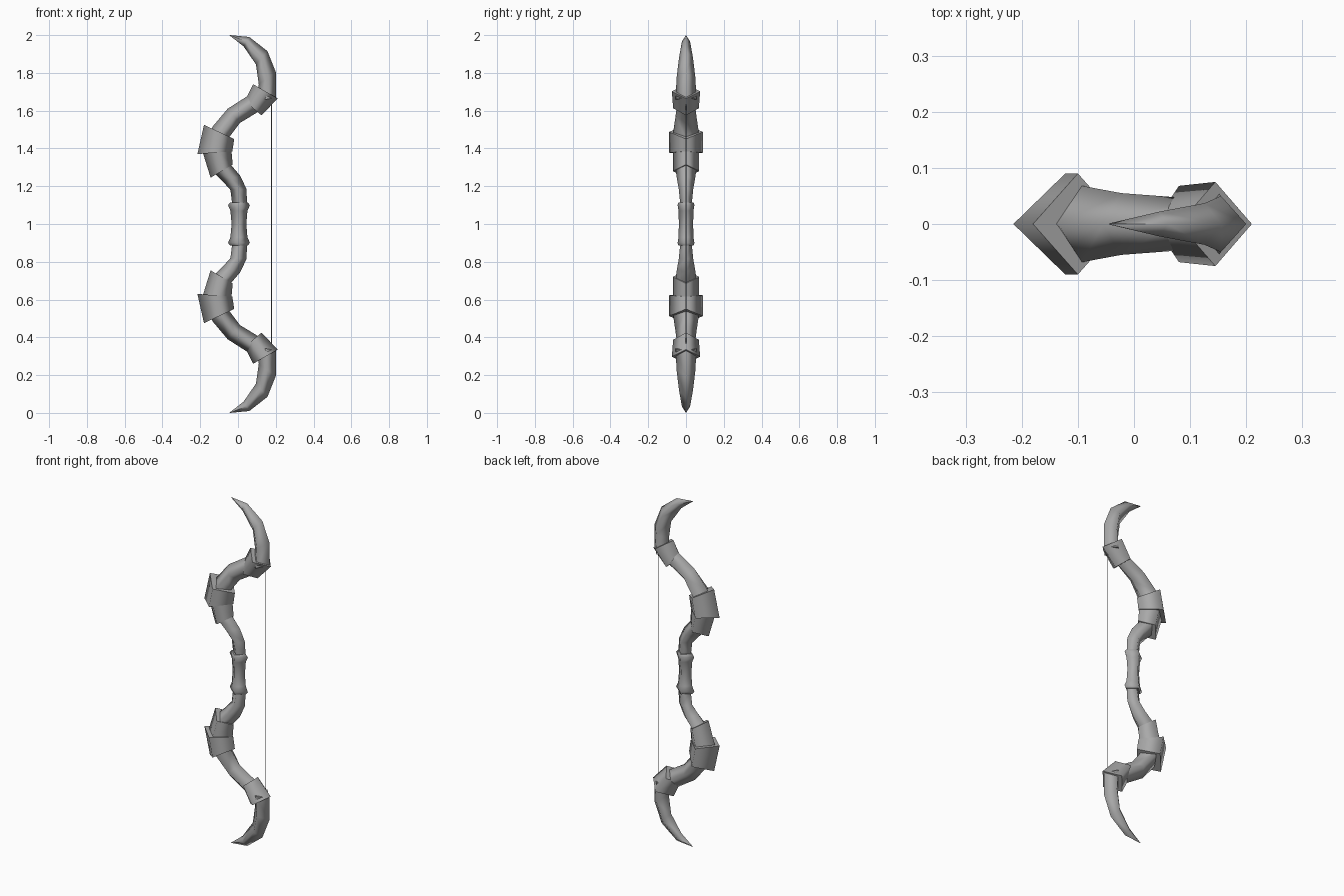
import bpy, bmesh
from mathutils import Vector

cube = bpy.data.objects.get("Cube")
if cube:
    bpy.data.objects.remove(cube, do_unlink=True)


def material(name, value):
    mat = bpy.data.materials.new(name)
    mat.use_nodes = True
    colour = (value, value, value, 1)
    mat.diffuse_color = colour
    mat.node_tree.nodes["Principled BSDF"].inputs["Base Color"].default_value = colour
    return mat


grey = material("plain grey", 0.4)


def diamond_tube(name, rings, flip=False):
    """Skin four-sided rings given as (x1, z1, x2, z2, half depth)."""
    bm = bmesh.new()
    loops = []
    for x1, z1, x2, z2, d in rings:
        a, b = Vector((x1, 0, z1)), Vector((x2, 0, z2))
        mid, side = (a + b) / 2, Vector((0, d, 0))
        pts = [a, mid - side, b, mid + side]
        if flip:
            for p in pts:
                p.z = 2 - p.z
        loops.append([bm.verts.new(p) for p in pts])
    for r, s in zip(loops, loops[1:]):
        for i in range(4):
            j = (i + 1) % 4
            bm.faces.new((r[i], r[j], s[j], s[i])).smooth = True
    # Flat end caps with a crisp rim
    for loop in (loops[0], loops[-1]):
        cap = bm.faces.new(loop)
        for e in cap.edges:
            e.smooth = False
    bmesh.ops.recalc_face_normals(bm, faces=bm.faces)
    mesh = bpy.data.meshes.new(name)
    bm.to_mesh(mesh)
    bm.free()
    mesh.materials.append(grey)
    obj = bpy.data.objects.new(name, mesh)
    bpy.context.collection.objects.link(obj)


# Parts of the upper arm, mirrored below
arm = {
    "horn": [(.10, 1.65, .20, 1.67, .055), (.11, 1.74, .20, 1.805, .05),
             (.095, 1.845, .156, 1.915, .037), (.03, 1.94, .06, 1.99, .022),
             (-.045, 1.999, -.043, 2, .001)],
    "tip_band": [(.08, 1.74, .21, 1.665, .075), (.035, 1.65, .125, 1.575, .068)],
    "limb": [(.07, 1.69, .15, 1.62, .045), (-.055, 1.61, .01, 1.535, .055),
             (-.135, 1.515, -.05, 1.455, .068), (-.18, 1.39, -.04, 1.39, .07)],
    "elbow_band": [(-.18, 1.525, -.02, 1.45, .09), (-.215, 1.37, -.03, 1.385, .09)],
    "elbow_sleeve": [(-.19, 1.39, -.035, 1.39, .07), (-.145, 1.245, -.028, 1.315, .07)],
    "inner_limb": [(-.125, 1.27, -.035, 1.31, .055), (-.08, 1.225, .012, 1.255, .048),
                   (-.04, 1.18, .045, 1.185, .038), (-.03, 1.10, .048, 1.10, .03)],
}
for side, flip in (("upper", False), ("lower", True)):
    for part, rings in arm.items():
        diamond_tube(f"{side}_{part}", rings, flip)

# Grip with flared ends
profile = [(.885, .046), (.9, .058), (.93, .045), (1, .039),
           (1.07, .045), (1.1, .058), (1.115, .046)]
diamond_tube("grip", [(.005 - r, z, .005 + r, z, r * .35 + .024) for z, r in profile])

# Bow string
diamond_tube("string", [(.175, z, .179, z, .002) for z in (.36, 1.64)])
